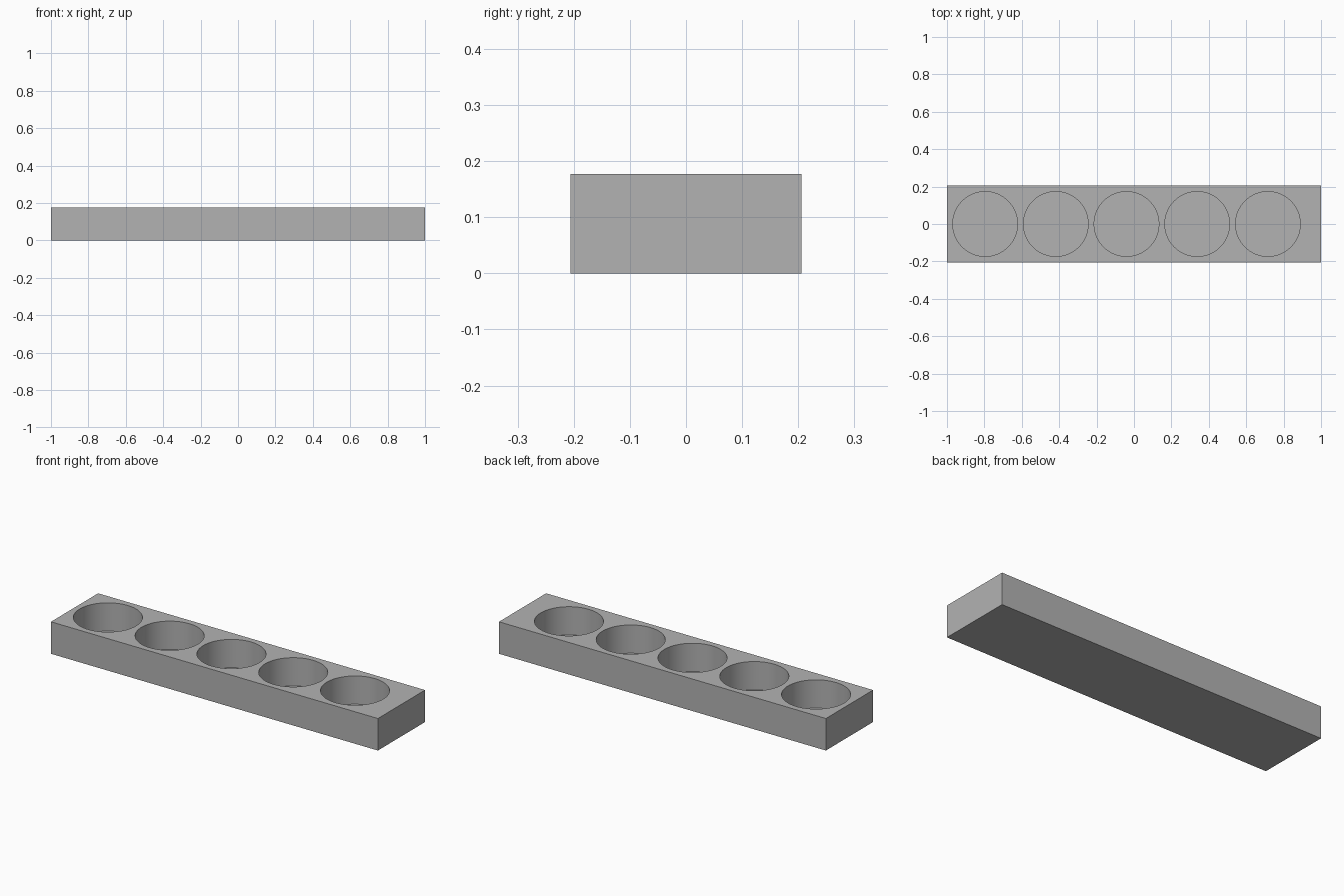
import bpy
import math

default = bpy.data.objects.get("Cube")
if default:
    bpy.data.objects.remove(default, do_unlink=True)

LENGTH, DEPTH, HEIGHT = 2.0, 0.412, 0.177
FLOOR = 0.021
RADIUS, PITCH, FIRST_X = 0.173, 0.378, -0.796

grey = bpy.data.materials.new("plain grey")
grey.use_nodes = True
colour = (0.45, 0.45, 0.45, 1)
grey.diffuse_color = colour
grey.node_tree.nodes["Principled BSDF"].inputs["Base Color"].default_value = colour

# Rectangular block
bpy.ops.mesh.primitive_cube_add(size=1, location=(0, 0, HEIGHT / 2))
tray = bpy.context.object
tray.name = "tray_block"
tray.scale = (LENGTH, DEPTH, HEIGHT)
bpy.ops.object.transform_apply(location=True, rotation=False, scale=True)
tray.data.materials.append(grey)

# Row of five round pockets, closed at the bottom
cutters = []
for i in range(5):
    bpy.ops.mesh.primitive_cylinder_add(
        vertices=96, radius=RADIUS, depth=HEIGHT,
        location=(FIRST_X + i * PITCH, 0, FLOOR + HEIGHT / 2))
    cutter = bpy.context.object
    cutter.name = f"pocket_cutter_{i + 1}"
    cutter.data.materials.append(grey)
    cutter.hide_render = True
    cutters.append(cutter)
    cut = tray.modifiers.new(f"pocket_{i + 1}", 'BOOLEAN')
    cut.operation = 'DIFFERENCE'
    cut.solver = 'EXACT'
    cut.object = cutter

# Apply the cuts, then remove the helpers
bpy.ops.object.select_all(action='DESELECT')
tray.select_set(True)
bpy.context.view_layer.objects.active = tray
for name in [m.name for m in tray.modifiers]:
    bpy.ops.object.modifier_apply(modifier=name)
for cutter in cutters:
    bpy.data.objects.remove(cutter, do_unlink=True)

# Smooth pocket walls with crisp rims
bpy.ops.object.shade_smooth_by_angle(angle=math.radians(30))
